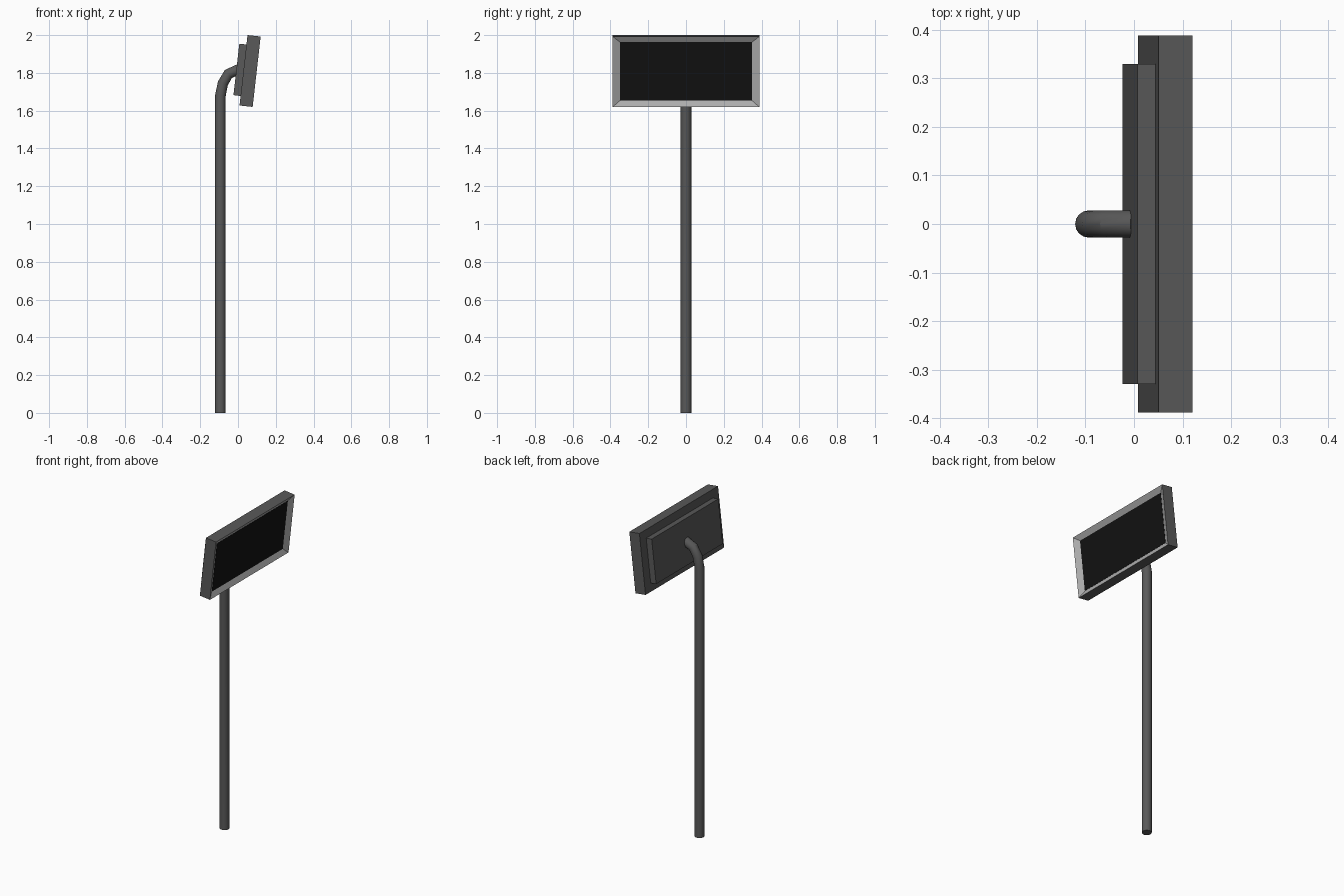
import bpy, bmesh, math
from mathutils import Matrix

if "Cube" in bpy.data.objects:
    bpy.data.objects.remove(bpy.data.objects["Cube"])

TILT = math.radians(6.5)
PANEL = Matrix.Translation((0.064, 0, 1.81)) @ Matrix.Rotation(TILT, 4, 'Y')


def material(name, value):
    m = bpy.data.materials.new(name)
    m.diffuse_color = (value, value, value, 1)
    m.use_nodes = True
    m.node_tree.nodes["Principled BSDF"].inputs["Base Color"].default_value = m.diffuse_color
    return m


dark = material("dark_grey", 0.1)
light = material("light_grey", 0.42)
black = material("black", 0.006)


def slab(name, x0, x1, width, height, mats, recess=None):
    """Tilted box in panel space; recess = (half width, half height, depth) of a sloped front frame."""
    bm = bmesh.new()
    bmesh.ops.create_cube(bm, size=1)
    bmesh.ops.transform(bm, verts=bm.verts, matrix=Matrix.Translation(((x0 + x1) / 2, 0, 0))
                        @ Matrix.Diagonal((x1 - x0, width, height, 1)))
    if recess:
        half_w, half_h, depth = recess
        front = max(bm.faces, key=lambda f: f.calc_center_median().x)
        rim = bmesh.ops.inset_individual(bm, faces=[front], thickness=0.01)["faces"]
        for f in rim + [front]:
            f.material_index = 1
        for v in front.verts:
            v.co = (x1 - depth, math.copysign(half_w, v.co.y), math.copysign(half_h, v.co.z))
    bmesh.ops.recalc_face_normals(bm, faces=bm.faces)
    bm.transform(PANEL)
    mesh = bpy.data.meshes.new(name)
    bm.to_mesh(mesh)
    bm.free()
    for m in mats:
        mesh.materials.append(m)
    ob = bpy.data.objects.new(name, mesh)
    bpy.context.collection.objects.link(ob)
    return ob


# Display housing with sloped frame, screen and rear cover
slab("display_housing", -0.035, 0.035, 0.776, 0.375, [dark, light], (0.35, 0.156, 0.018))
slab("screen", 0.015, 0.0185, 0.699, 0.311, [black])
slab("rear_cover", -0.073, -0.034, 0.658, 0.274, [dark])

# Bent pole swept along a short path
path = [(-0.093, 0), (-0.093, 1.68), (-0.08, 1.745), (-0.051, 1.794), (0.004, 1.819)]
curve = bpy.data.curves.new("pole", 'CURVE')
curve.dimensions = '3D'
curve.bevel_depth = 0.028
curve.bevel_resolution = 6
curve.use_fill_caps = True
spline = curve.splines.new('POLY')
spline.points.add(len(path) - 1)
for p, (x, z) in zip(spline.points, path):
    p.co = (x, 0, z, 1)
pole = bpy.data.objects.new("pole", curve)
bpy.context.collection.objects.link(pole)
bpy.ops.object.select_all(action='DESELECT')
pole.select_set(True)
bpy.context.view_layer.objects.active = pole
bpy.ops.object.convert(target='MESH')
pole = bpy.context.object
pole.data.materials.clear()
pole.data.materials.append(dark)
bpy.ops.object.shade_smooth_by_angle(angle=math.radians(30))
